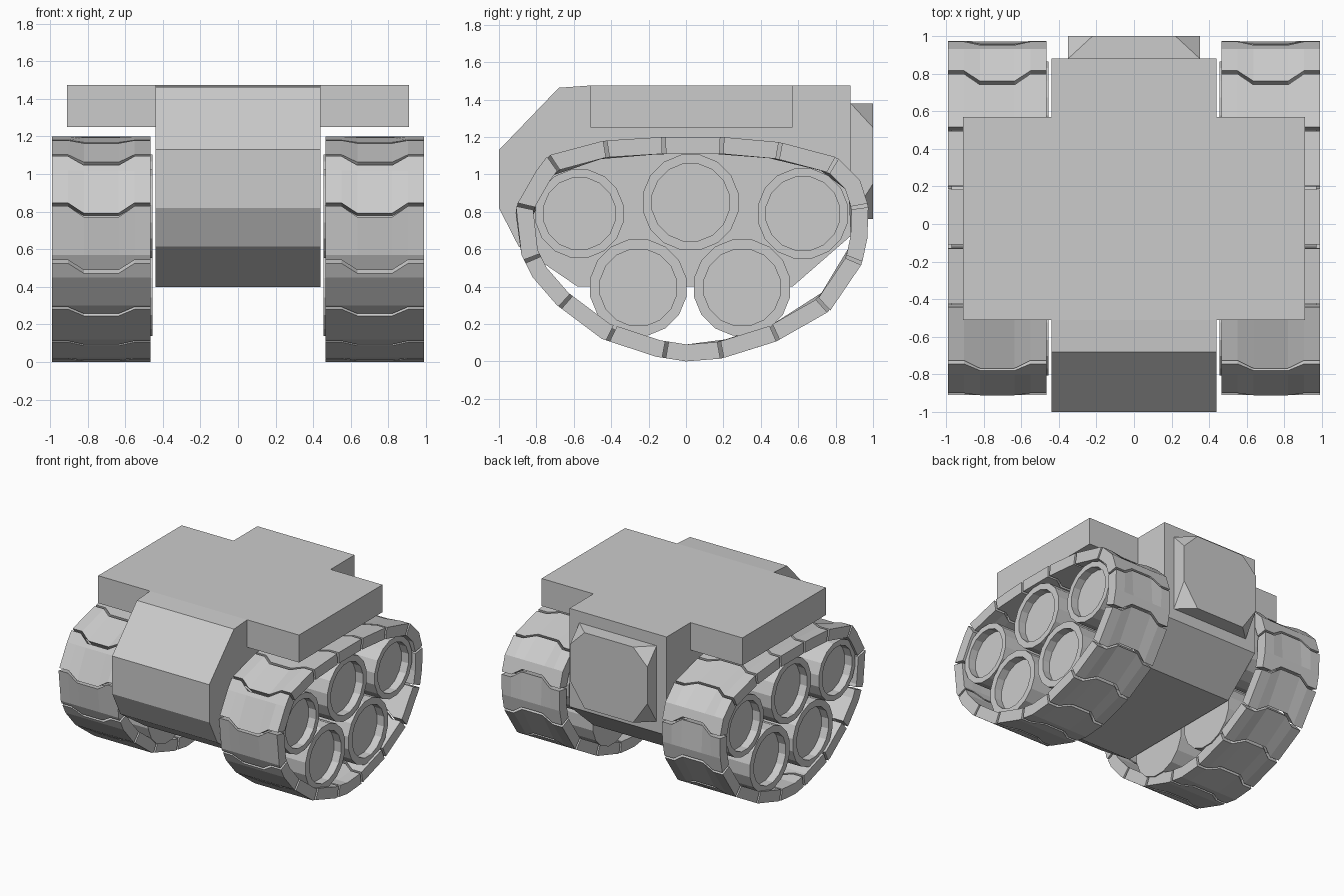
import bpy, bmesh, math
from mathutils import Vector

if "Cube" in bpy.data.objects:
    bpy.data.objects.remove(bpy.data.objects["Cube"])

grey = bpy.data.materials.new("plain_grey")
grey.diffuse_color = (0.6, 0.6, 0.6, 1)
grey.use_nodes = True
grey.node_tree.nodes["Principled BSDF"].inputs["Base Color"].default_value = grey.diffuse_color


def make(name, bm):
    bmesh.ops.recalc_face_normals(bm, faces=bm.faces)
    me = bpy.data.meshes.new(name)
    bm.to_mesh(me)
    bm.free()
    me.materials.append(grey)
    ob = bpy.data.objects.new(name, me)
    bpy.context.collection.objects.link(ob)
    return ob


def mirror_x(ob):
    m = ob.modifiers.new("mirror", 'MIRROR')
    m.use_mirror_merge = False


def prism(name, yz, x0, x1):
    bm = bmesh.new()
    f = bm.faces.new([bm.verts.new((x0, y, z)) for y, z in yz])
    r = bmesh.ops.extrude_face_region(bm, geom=[f])
    vs = [g for g in r["geom"] if isinstance(g, bmesh.types.BMVert)]
    bmesh.ops.translate(bm, verts=vs, vec=(x1 - x0, 0, 0))
    return make(name, bm)


# Hull: side profile across the width
prism("hull", [(-1, .82), (-1, 1.13), (-.68, 1.463), (-.51, 1.475), (.88, 1.475),
               (.88, .67), (.57, .4), (-.58, .4), (-.895, .615)], -.44, .44)

# Side sponsons
mirror_x(prism("sponson", [(-.51, 1.25), (.57, 1.25), (.57, 1.475), (-.51, 1.475)], .44, .91))

# Rear box: hull of points with cut-off outer corners
bm = bmesh.new()
for s in (-1, 1):
    for z, zc in ((1.38, 1.25), (.76, .95)):
        for p in ((s * .35, .88, z), (s * .35, 1, zc), (s * .22, 1, z)):
            bm.verts.new(p)
bmesh.ops.convex_hull(bm, input=bm.verts)
# restore the straight sides between the cut corners
bmesh.ops.dissolve_limit(bm, angle_limit=.01, verts=bm.verts, edges=bm.edges)
make("rear_box", bm)

# Track: outer path in (y, z), anticlockwise from the top
path = [Vector(p) for p in (
    (-.12, 1.2), (-.44, 1.18), (-.74, 1.1), (-.8, 1.02), (-.915, .82), (-.88, .57), (-.82, .45),
    (-.69, .3), (-.45, .12), (-.16, .025), (0, 0), (.19, .015), (.48, .105), (.77, .27),
    (.94, .52), (.97, .66), (.975, .83), (.93, .97), (.81, 1.09), (.5, 1.172), (.19, 1.2))]
n = len(path)
THICK = .09
inner, dist = [], [0]
for i, p in enumerate(path):
    a = (p - path[i - 1]).normalized()
    b = (path[(i + 1) % n] - p).normalized()
    t = (a + b).normalized()
    inner.append(p + Vector((-t.y, t.x)) * THICK / t.dot(a))
    dist.append(dist[-1] + (path[(i + 1) % n] - p).length)
total = dist[n]


def at(s):
    # outer and inner point at a distance along the path
    s %= total
    i = max(k for k in range(n) if dist[k] <= s)
    f = (s - dist[i]) / (dist[i + 1] - dist[i])
    j = (i + 1) % n
    return path[i].lerp(path[j], f), inner[i].lerp(inner[j], f)


# Track links, with a stepped tongue at each joint
columns = [(.465, 0), (.55, 0), (.635, .06), (.82, .06), (.905, 0), (.99, 0)]
LINKS, GAP = 16, .02
bm = bmesh.new()
for k in range(LINKS):
    s0 = total * k / LINKS + GAP / 2
    s1 = total * (k + 1) / LINKS - GAP / 2
    bends = [d for d in dist[:n] + [total] if s0 + .065 < d < s1 - .01]
    grid = []
    for x, off in columns:
        top, low = [], []
        for s in [s0 + off] + bends + [s1 + off]:
            o, i = at(s)
            top.append(bm.verts.new((x, *o)))
            low.append(bm.verts.new((x, *i)))
        grid.append(top + low[::-1])
    m = len(grid[0])
    for a, b in zip(grid, grid[1:]):
        for j in range(m):
            bm.faces.new((a[j], a[(j + 1) % m], b[(j + 1) % m], b[j]))
    for g in (grid[0], grid[-1]):
        for j in range(m // 2 - 1):
            bm.faces.new((g[j], g[j + 1], g[m - 2 - j], g[m - 1 - j]))
mirror_x(make("track", bm))

# Road wheels: drums with a recessed outer disc
SIDES = 16
for name, y, z, r, ri in (("front_wheel", -.57, .79, .24, .195), ("middle_wheel", .025, .85, .26, .21),
                          ("rear_wheel", .625, .79, .245, .2), ("lower_front_wheel", -.255, .395, .262, .208),
                          ("lower_rear_wheel", .3, .395, .262, .208)):
    bm = bmesh.new()
    rings = []
    for x, rad in ((.455, r), (.97, r), (.97, ri), (.905, ri)):
        rings.append([bm.verts.new((x, y + rad * math.cos(a), z + rad * math.sin(a)))
                      for a in (math.tau * (i + .5) / SIDES for i in range(SIDES))])
    for a, b in zip(rings, rings[1:]):
        for i in range(SIDES):
            j = (i + 1) % SIDES
            bm.faces.new((a[i], a[j], b[j], b[i]))
    bm.faces.new(rings[0])
    bm.faces.new(rings[-1])
    mirror_x(make(name, bm))
